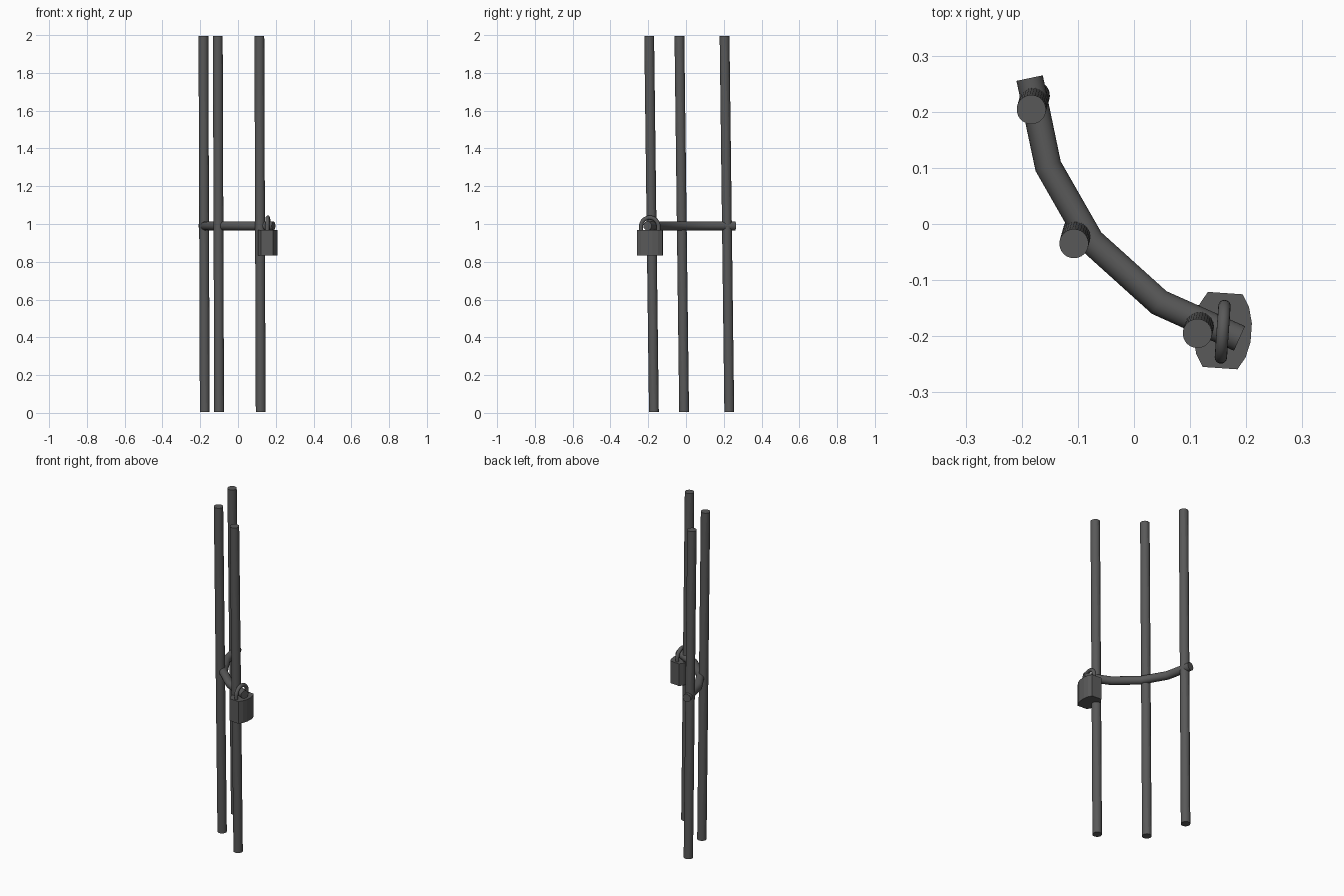
import bpy, bmesh, math
from mathutils import Vector, Matrix

cube = bpy.data.objects.get("Cube")
if cube:
    bpy.data.objects.remove(cube, do_unlink=True)

# One dark steel material
steel = bpy.data.materials.new("dark_grey_steel")
steel.use_nodes = True
colour = (0.1, 0.1, 0.1, 1)
steel.diffuse_color = colour
steel.node_tree.nodes["Principled BSDF"].inputs["Base Color"].default_value = colour


def add_mesh(name, bm):
    mesh = bpy.data.meshes.new(name)
    bmesh.ops.recalc_face_normals(bm, faces=bm.faces)
    bm.to_mesh(mesh)
    bm.free()
    mesh.materials.append(steel)
    obj = bpy.data.objects.new(name, mesh)
    bpy.context.collection.objects.link(obj)
    return obj


def rod(name, bottom, top, radius):
    """Flat-sided cylinder between two points."""
    a, b = Vector(bottom), Vector(top)
    axis = b - a
    turn = axis.to_track_quat('Z', 'Y').to_matrix().to_4x4()
    bm = bmesh.new()
    bmesh.ops.create_cone(bm, cap_ends=True, segments=32, radius1=radius, radius2=radius,
                          depth=axis.length, matrix=Matrix.Translation((a + b) / 2) @ turn)
    return add_mesh(name, bm)


def tube(name, points, radius):
    """Round tube along a path, with capped ends."""
    curve = bpy.data.curves.new(name, 'CURVE')
    curve.dimensions = '3D'
    curve.bevel_depth = radius
    curve.bevel_resolution = 6
    curve.use_fill_caps = True
    spline = curve.splines.new('POLY')
    spline.points.add(len(points) - 1)
    for p, co in zip(spline.points, points):
        p.co = (*co, 1)
    curve.materials.append(steel)
    obj = bpy.data.objects.new(name, curve)
    bpy.context.collection.objects.link(obj)
    bpy.ops.object.select_all(action='DESELECT')
    obj.select_set(True)
    bpy.context.view_layer.objects.active = obj
    bpy.ops.object.convert(target='MESH')
    bpy.ops.object.shade_smooth_by_angle(angle=math.radians(30))
    return obj


# Three upright bars, all leaning slightly the same way
lean = Vector((-0.007, -0.025, 1.99))
for name, x, y in (("back_bar", -0.176, 0.229),
                   ("middle_bar", -0.1, -0.01),
                   ("front_bar", 0.12, -0.17)):
    foot = Vector((x, y, 0.005))
    rod(name, foot, foot + lean, 0.026)

# Bent crossbar joining the uprights
path = [(-0.186, 0.26), (-0.153, 0.103), (-0.077, -0.03), (0.045, -0.14), (0.188, -0.204)]
tube("bent_crossbar", [(x, y, 0.99) for x, y in path], 0.024)

# Padlock body: bulging outline extruded upwards
half = [(0.031, 0.067), (0.044, 0.045), (0.051, 0.017), (0.051, -0.017), (0.044, -0.045), (0.031, -0.067)]
outline = half + [(-x, -y) for x, y in half]
bm = bmesh.new()
face = bm.faces.new([bm.verts.new((x, y, 0)) for x, y in outline])
top = bmesh.ops.extrude_face_region(bm, geom=[face])
bmesh.ops.translate(bm, vec=(0, 0, 0.135),
                    verts=[v for v in top["geom"] if isinstance(v, bmesh.types.BMVert)])
body = add_mesh("padlock_body", bm)
body.location = (0.158, -0.19, 0.833)
body.rotation_euler.z = math.radians(-4)

# Padlock shackle: two legs and a round arch
arch = [(0, 0.046 * math.cos(math.pi * i / 16), 0.988 + 0.046 * math.sin(math.pi * i / 16))
        for i in range(17)]
shackle = tube("padlock_shackle", [(0, 0.046, 0.95)] + arch + [(0, -0.046, 0.95)], 0.011)
shackle.location = (0.158, -0.192, 0)
shackle.rotation_euler.z = math.radians(-4)
